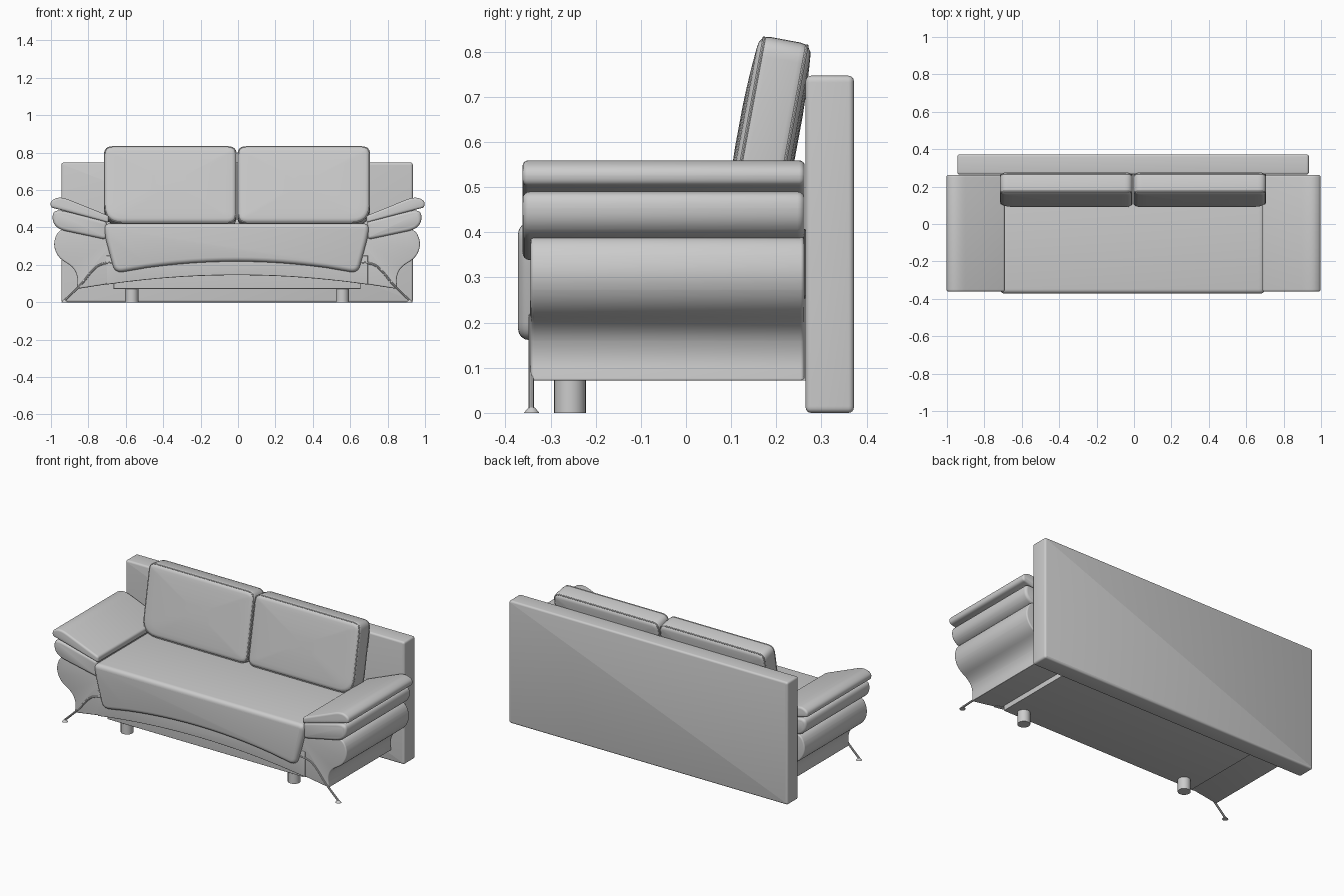
import bpy, bmesh, math
from mathutils import Vector

if "Cube" in bpy.data.objects:
    bpy.data.objects.remove(bpy.data.objects["Cube"])

CX = -0.005  # the body sits slightly left of centre


def finish(ob, angle=40):
    bpy.ops.object.select_all(action='DESELECT')
    ob.select_set(True)
    bpy.context.view_layer.objects.active = ob
    bpy.ops.object.shade_smooth_by_angle(angle=math.radians(angle))
    return ob


def rounded(ctrl, steps=6):
    """Round each (x, z, r) corner of a closed polygon."""
    out, n = [], len(ctrl)
    for i, (x, z, r) in enumerate(ctrl):
        p = Vector((x, z))
        a = Vector(ctrl[i - 1][:2]) - p
        b = Vector(ctrl[(i + 1) % n][:2]) - p
        if r == 0:
            out.append(p)
            continue
        s = p + a.normalized() * min(r, a.length * 0.49)
        e = p + b.normalized() * min(r, b.length * 0.49)
        for k in range(steps + 1):
            t = k / steps
            out.append(s * (1 - t) ** 2 + p * 2 * t * (1 - t) + e * t * t)
    return out


def inset(pts, d):
    n = len(pts)
    area = sum(pts[i - 1].x * pts[i].y - pts[i].x * pts[i - 1].y for i in range(n))
    sg = 1 if area > 0 else -1
    res = []
    for i in range(n):
        e1 = (pts[i] - pts[i - 1]).normalized()
        e2 = (pts[(i + 1) % n] - pts[i]).normalized()
        m = Vector((-e1.y - e2.y, e1.x + e2.x)) * sg / 2
        res.append(pts[i] + m * d / max(m.length_squared, 0.3))
    return res


def prism(name, pts, y0, y1, bevel=0.01, puff=0.0, sx=1, cx=CX, seg=4):
    """Extrude an xz profile along y with rounded, optionally domed, ends."""
    half = []
    if puff:
        c = sum(pts, Vector((0, 0))) / len(pts)
        base = inset(pts, bevel)
        for s in (0.25, 0.5, 0.7, 0.88):
            half.append(([c + (p - c) * s for p in base], -puff * (1 - s * s)))
    for k in range(seg + 1):
        a = math.pi / 2 * k / seg
        half.append((inset(pts, bevel * (1 - math.sin(a))), bevel * (1 - math.cos(a))))
    rings = [(r, y0 + d) for r, d in half] + [(r, y1 - d) for r, d in reversed(half)]
    bm = bmesh.new()
    vs = [[bm.verts.new((cx + sx * p.x, y, p.y)) for p in r] for r, y in rings]
    n = len(pts)
    for a, b in zip(vs, vs[1:]):
        for i in range(n):
            bm.faces.new((a[i - 1], a[i], b[i], b[i - 1]))
    bm.faces.new(vs[0])
    bm.faces.new(vs[-1])
    bmesh.ops.recalc_face_normals(bm, faces=bm.faces)
    me = bpy.data.meshes.new(name)
    bm.to_mesh(me)
    bm.free()
    ob = bpy.data.objects.new(name, me)
    bpy.context.collection.objects.link(ob)
    return finish(ob)


def tube(name, pts, radius, cyclic=False, smooth=False):
    cu = bpy.data.curves.new(name, 'CURVE')
    cu.dimensions = '3D'
    cu.bevel_depth, cu.bevel_resolution = radius, 2
    cu.use_fill_caps = True
    sp = cu.splines.new('NURBS' if smooth else 'POLY')
    sp.points.add(len(pts) - 1)
    for q, p in zip(sp.points, pts):
        q.co = (*p, 1)
    sp.use_cyclic_u = cyclic
    if smooth:
        sp.use_endpoint_u, sp.order_u = True, 3
    ob = bpy.data.objects.new(name, cu)
    bpy.context.collection.objects.link(ob)
    bpy.ops.object.select_all(action='DESELECT')
    ob.select_set(True)
    bpy.context.view_layer.objects.active = ob
    bpy.ops.object.convert(target='MESH')
    return finish(bpy.context.object)


def rect(x0, x1, z0, z1, r=0.0):
    return rounded([(x0, z0, r), (x1, z0, r), (x1, z1, r), (x0, z1, r)])


def cylinder(name, x, y, z0, z1, r1, r2):
    bpy.ops.mesh.primitive_cone_add(vertices=32, radius1=r1, radius2=r2, depth=z1 - z0,
                                    location=(x, y, (z0 + z1) / 2))
    bpy.context.object.name = name
    finish(bpy.context.object)


# Back panel and base box
prism("back_panel", rect(-0.94, 0.94, 0.0, 0.747, 0.015), 0.265, 0.372, 0.012)
prism("base_box", rect(-0.66, 0.66, 0.072, 0.30), -0.31, 0.266, 0.003)

# Arched front apron
arch = [Vector((x, 0.07 + 0.075 * (1 - (x / 0.85) ** 2)))
        for x in [-0.70 + 0.07 * i for i in range(21)]]
prism("front_apron", arch + [Vector((0.70, 0.25)), Vector((-0.70, 0.25))],
      -0.346, -0.322, 0.004)

# Seat with arched lower edge
low = [(x, 0.158 + 0.06 * (1 - (x / 0.64) ** 2), 0) for x in [-0.48 + 0.08 * i for i in range(13)]]
seat = rounded([(-0.65, 0.155, 0.045)] + low + [(0.65, 0.155, 0.045), (0.70, 0.34, 0.03),
               (0.714, 0.421, 0.04), (-0.714, 0.421, 0.04), (-0.70, 0.34, 0.03)])
prism("seat", seat, -0.372, 0.266, 0.024, cx=-0.008)

# Back cushions with seam piping
w, h, t = 0.355, 0.21, 0.06
for side, sx in (("left", -1), ("right", 1)):
    prof = rounded([(-w, -h, 0.05), (w, -h, 0.10), (w, h, 0.045), (-w, h, 0.045)])
    parts = [prism(side + "_back_cushion", prof, -t, t, 0.026, 0.008, sx, 0)]
    seam = inset(prof, 0.005)
    for label, y in (("front", -t + 0.012), ("rear", t - 0.012)):
        parts.append(tube(f"{side}_cushion_{label}_seam",
                          [(sx * p.x, y, p.y) for p in seam], 0.004, True))
    for ob in parts:
        ob.location = (CX + sx * (w + 0.002), 0.183, 0.62)
        ob.rotation_euler.x = math.radians(-10.5)

# Arms: flared body and two stacked pads, metal strut with foot
body = rounded([(0.64, 0.105, 0), (0.64, 0.35, 0), (0.88, 0.392, 0.05), (0.955, 0.39, 0.05),
                (0.985, 0.31, 0.06), (0.955, 0.235, 0.06), (0.875, 0.19, 0.06),
                (0.85, 0.13, 0.05), (0.858, 0.071, 0.006)])
upper = rounded([(0.688, 0.462, 0.012), (0.945, 0.566, 0.05), (1.0, 0.545, 0.03),
                 (1.0, 0.507, 0.02), (0.97, 0.50, 0.02), (0.69, 0.425, 0.012)])
lower = rounded([(0.695, 0.432, 0.02), (0.95, 0.494, 0.04), (0.986, 0.482, 0.03),
                 (0.986, 0.425, 0.03), (0.95, 0.388, 0.04), (0.70, 0.335, 0.02)])
for side, sx in (("left", -1), ("right", 1)):
    prism(side + "_arm_body", body, -0.344, 0.262, 0.008, sx=sx)
    prism(side + "_arm_upper_pad", upper, -0.362, 0.263, 0.012, sx=sx, cx=-0.002)
    prism(side + "_arm_lower_pad", lower, -0.362, 0.263, 0.016, sx=sx)
    path = [(0.63, 0.215), (0.72, 0.215), (0.78, 0.165), (0.83, 0.095), (0.925, 0.008)]
    tube(side + "_front_strut", [(CX + sx * x, -0.343, z) for x, z in path], 0.006, smooth=True)
    cylinder(side + "_strut_foot", CX + sx * 0.922, -0.342, 0.0, 0.012, 0.017, 0.007)
    cylinder(side + "_front_leg", CX + sx * 0.563, -0.257, 0.0, 0.08, 0.035, 0.035)
